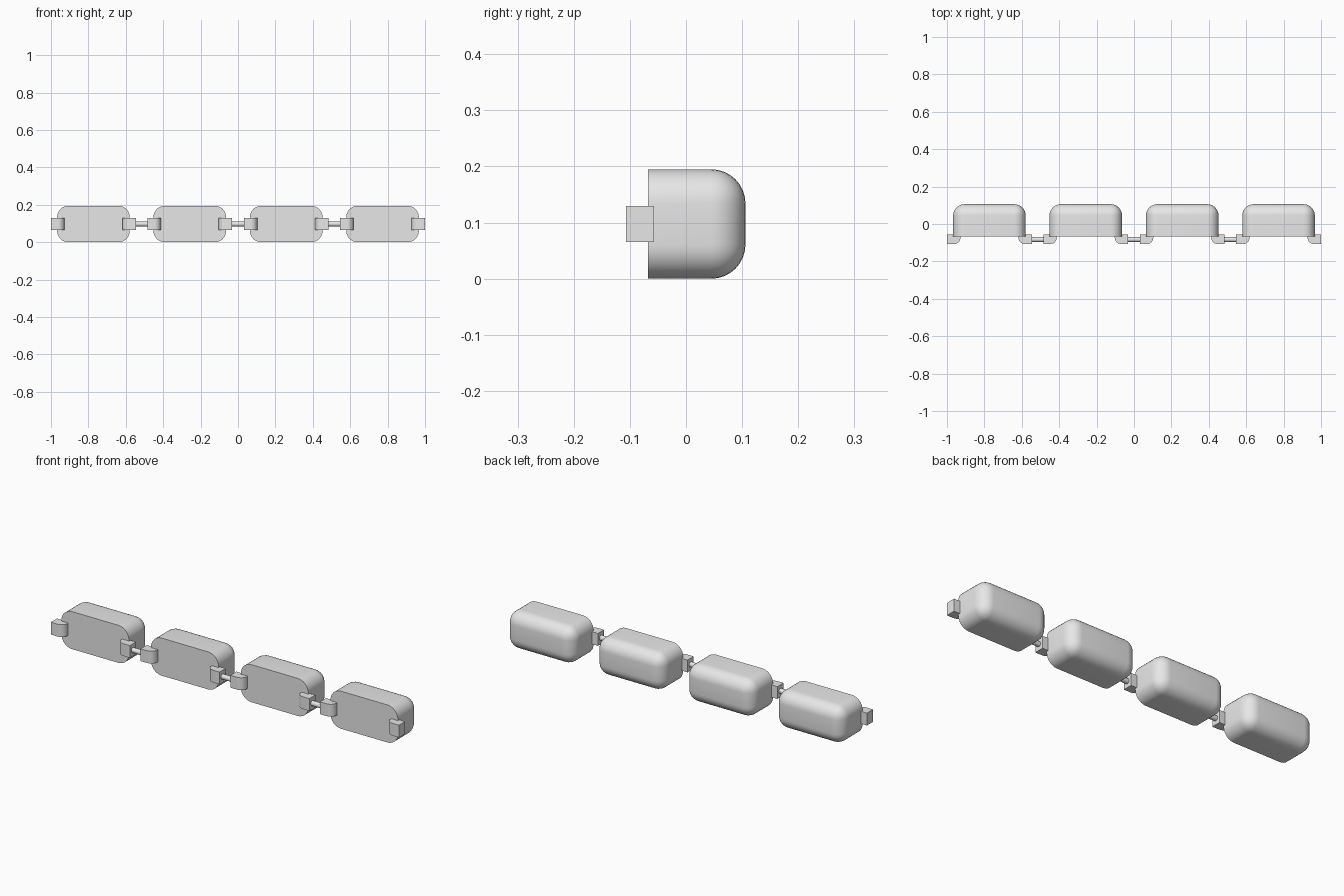
import bpy
import bmesh
import math
from mathutils import Matrix, Vector

cube = bpy.data.objects.get("Cube")
if cube:
    bpy.data.objects.remove(cube, do_unlink=True)

grey = bpy.data.materials.new("light_grey")
grey.use_nodes = True
grey.diffuse_color = (0.8, 0.8, 0.8, 1)
grey.node_tree.nodes["Principled BSDF"].inputs["Base Color"].default_value = (0.8, 0.8, 0.8, 1)

MID_Z = 0.0975


def finish(name, bm):
    """Turn the bmesh into a smooth-shaded object with sharp edges kept."""
    bmesh.ops.recalc_face_normals(bm, faces=bm.faces)
    mesh = bpy.data.meshes.new(name)
    bm.to_mesh(mesh)
    bm.free()
    mesh.materials.append(grey)
    obj = bpy.data.objects.new(name, mesh)
    bpy.context.collection.objects.link(obj)
    bpy.ops.object.select_all(action="DESELECT")
    obj.select_set(True)
    bpy.context.view_layer.objects.active = obj
    bpy.ops.object.shade_smooth_by_angle(angle=math.radians(35))


def rounded_box(name, low, high, radius, segments, rule):
    """Box between two corners, rounding the edges whose midpoint and direction fit the rule."""
    low, high = Vector(low), Vector(high)
    centre, size = (low + high) / 2, high - low
    bm = bmesh.new()
    bmesh.ops.create_cube(bm, size=1, matrix=Matrix.Translation(centre) @ Matrix.Diagonal((*size, 1)))
    edges = []
    for e in bm.edges:
        mid = (e.verts[0].co + e.verts[1].co) / 2 - centre
        if rule(mid):
            edges.append(e)
    bmesh.ops.bevel(bm, geom=edges, offset=radius, offset_type="OFFSET",
                    segments=segments, profile=0.5, affect="EDGES")
    finish(name, bm)


centres = [-0.773, -0.258, 0.258, 0.773]
for i, cx in enumerate(centres, 1):
    # Pod: flat front, rounded everywhere else
    rounded_box(f"pod_{i}", (cx - 0.194, -0.068, 0), (cx + 0.194, 0.106, 2 * MID_Z),
                0.061, 8, lambda m: m.y > -0.01)

    # Clips at both ends, rounded on the front corner facing the pod
    for side, label in ((-1, "right"), (1, "left")):
        inner, outer = cx + side * 0.155, cx + side * 0.227
        rounded_box(f"{label}_clip_{i}",
                    (min(inner, outer), -0.107, MID_Z - 0.032),
                    (max(inner, outer), -0.057, MID_Z + 0.032),
                    0.034, 6, lambda m: m.y < -0.01 and m.x * side < -0.01)

# Round rods linking neighbouring clips
for i, (a, b) in enumerate(zip(centres, centres[1:]), 1):
    bm = bmesh.new()
    place = Matrix.Translation(((a + b) / 2, -0.083, MID_Z)) @ Matrix.Rotation(math.pi / 2, 4, "Y")
    bmesh.ops.create_cone(bm, cap_ends=True, segments=24, radius1=0.013, radius2=0.013,
                          depth=b - a - 0.44, matrix=place)
    finish(f"link_rod_{i}", bm)
